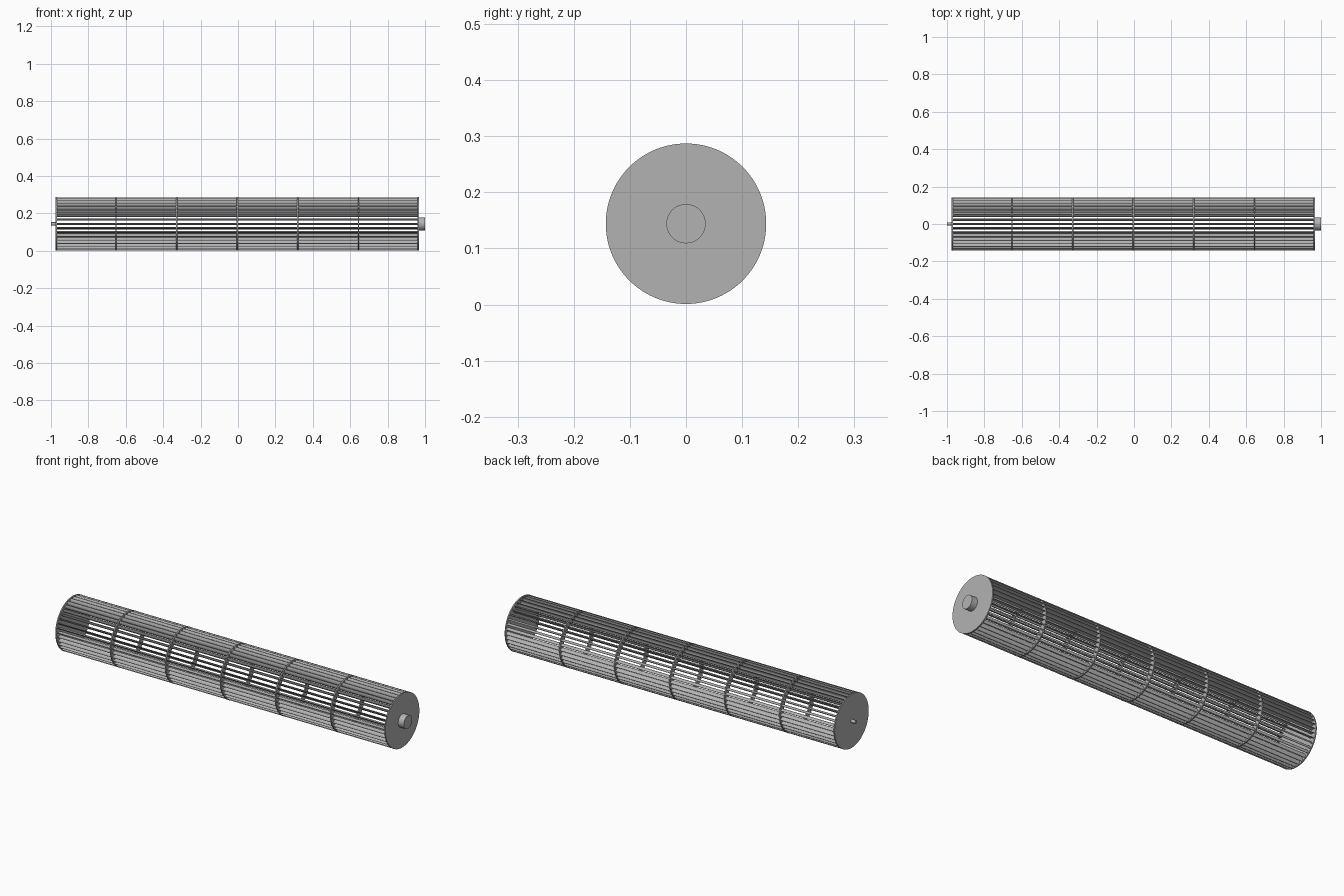
import bpy, bmesh, math
from mathutils import Matrix

old = bpy.data.objects.get("Cube")
if old:
    bpy.data.objects.remove(old, do_unlink=True)

AXIS_Z = 0.144
RADIUS = 0.143
INNER = 0.113
X_LEFT, X_RIGHT = -0.975, 0.967
BLADES = 36
SECTIONS = 6

grey = bpy.data.materials.new("grey plastic")
grey.use_nodes = True
grey.diffuse_color = (0.45, 0.45, 0.45, 1)
grey.node_tree.nodes["Principled BSDF"].inputs["Base Color"].default_value = grey.diffuse_color


def finish(bm, name):
    bmesh.ops.recalc_face_normals(bm, faces=bm.faces)
    mesh = bpy.data.meshes.new(name)
    bm.to_mesh(mesh)
    bm.free()
    mesh.materials.append(grey)
    obj = bpy.data.objects.new(name, mesh)
    obj.location.z = AXIS_Z
    bpy.context.collection.objects.link(obj)
    bpy.ops.object.select_all(action='DESELECT')
    obj.select_set(True)
    bpy.context.view_layer.objects.active = obj
    bpy.ops.object.shade_smooth_by_angle(angle=math.radians(30))
    return obj


def extrude_outline(bm, outline, x0, x1):
    """Closed prism along x from a (y, z) outline."""
    a = [bm.verts.new((x0, y, z)) for y, z in outline]
    b = [bm.verts.new((x1, y, z)) for y, z in outline]
    bm.faces.new(a)
    bm.faces.new(b)
    for i in range(len(a)):
        j = (i + 1) % len(a)
        bm.faces.new((a[i], a[j], b[j], b[i]))


def circle(radius, sides):
    steps = [2 * math.pi * i / sides for i in range(sides)]
    return [(radius * math.cos(t), radius * math.sin(t)) for t in steps]


def disc(name, radius, x0, x1, sides=96):
    bm = bmesh.new()
    extrude_outline(bm, circle(radius, sides), x0, x1)
    return finish(bm, name)


def ring(name, x, width, sides=96):
    """Flat divider ring that ties the blades together."""
    bm = bmesh.new()
    loops = []
    for r, dx in ((RADIUS, -1), (RADIUS, 1), (INNER, 1), (INNER, -1)):
        loops.append([bm.verts.new((x + dx * width / 2, y, z)) for y, z in circle(r, sides)])
    for k in range(4):
        p, q = loops[k], loops[(k + 1) % 4]
        for i in range(sides):
            j = (i + 1) % sides
            bm.faces.new((p[i], p[j], q[j], q[i]))
    return finish(bm, name)


# End plates, drive hub and bearing pin
disc("left_hub", 0.035, X_RIGHT - 0.002, 1.0, 48)
disc("left_end_plate", RADIUS, X_RIGHT - 0.006, X_RIGHT)
disc("right_end_plate", RADIUS, X_LEFT, X_LEFT + 0.006)
disc("right_bearing_pin", 0.009, -1.0, X_LEFT + 0.002, 32)

# Divider rings between the blade sections
pitch = (X_RIGHT - X_LEFT) / SECTIONS
for n in range(1, SECTIONS):
    ring(f"divider_ring_{n}", X_LEFT + n * pitch, 0.006)

# Curved blade profile, swept forward and thickest in the middle
STEPS = 6
upper, lower = [], []
for i in range(STEPS + 1):
    t = i / STEPS
    r = INNER + (RADIUS - 0.0005 - INNER) * t
    bow = 0.005 * math.sin(math.pi * t) - 0.004 * t
    half = 0.0008 + 0.0008 * math.sin(math.pi * t)
    upper.append((r, bow + half))
    lower.append((r, bow - half))
profile = upper + lower[::-1]

# Blades run the full length and repeat round the axis
bm = bmesh.new()
for n in range(BLADES):
    a = 2 * math.pi * n / BLADES
    c, s = math.cos(a), math.sin(a)
    outline = [(y * c - z * s, y * s + z * c) for y, z in profile]
    extrude_outline(bm, outline, X_LEFT + 0.003, X_RIGHT - 0.003)
finish(bm, "fan_blades")
